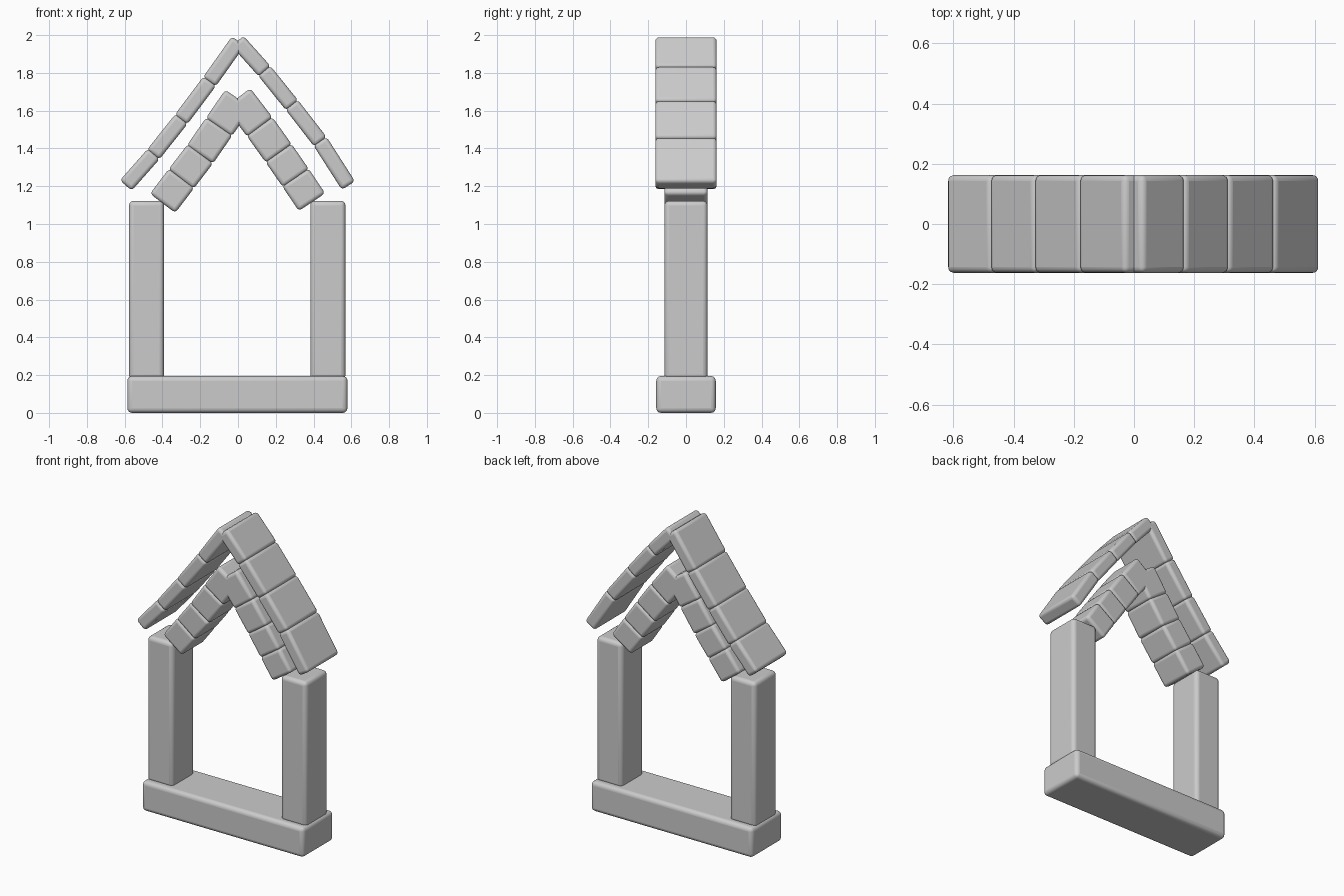
import bpy
import math

if "Cube" in bpy.data.objects:
    bpy.data.objects.remove(bpy.data.objects["Cube"])


def block(name, center, size, tilt=0.0, bevel=0.025):
    """Soft-edged box, tilted about the y axis."""
    bpy.ops.mesh.primitive_cube_add(size=1, location=center)
    ob = bpy.context.object
    ob.name = name
    ob.scale = size
    bpy.ops.object.transform_apply(location=False, rotation=False, scale=True)
    ob.rotation_euler = (0, tilt, 0)
    mod = ob.modifiers.new("soft_edges", 'BEVEL')
    mod.width = bevel
    mod.segments = 4
    bpy.ops.object.shade_smooth_by_angle(angle=math.radians(35))
    return ob


def tile_row(name, path, thickness, depth, bevel):
    """One block between each pair of neighbouring (x, z) points."""
    for i, ((x0, z0), (x1, z1)) in enumerate(zip(path, path[1:])):
        dx, dz = x1 - x0, z1 - z0
        block(f"{name}_{i + 1}", ((x0 + x1) / 2, 0, (z0 + z1) / 2),
              (math.hypot(dx, dz) + 0.006, depth, thickness),
              math.atan2(-dz, dx), bevel)


# sill and side posts
block("base_beam", (-0.003, 0, 0.0975), (1.165, 0.315, 0.195))
for side, x in (("left", -0.484), ("right", 0.476)):
    block(side + "_post", (x, 0, 0.65), (0.186, 0.228, 0.945))

# outer roof tiles
tile_row("outer_roof_right",
         [(0.0, 1.966), (0.14, 1.81), (0.285, 1.63), (0.435, 1.437), (0.583, 1.206)],
         0.083, 0.325, 0.02)
tile_row("outer_roof_left",
         [(0.0, 1.966), (-0.15, 1.755), (-0.30, 1.555), (-0.447, 1.37), (-0.592, 1.206)],
         0.083, 0.325, 0.02)

# inner arch blocks
tile_row("inner_arch_right",
         [(0.0, 1.665), (0.115, 1.515), (0.215, 1.375), (0.305, 1.245), (0.39, 1.118)],
         0.168, 0.228, 0.02)
tile_row("inner_arch_left",
         [(0.0, 1.66), (-0.10, 1.515), (-0.20, 1.37), (-0.30, 1.24), (-0.397, 1.112)],
         0.168, 0.228, 0.02)
